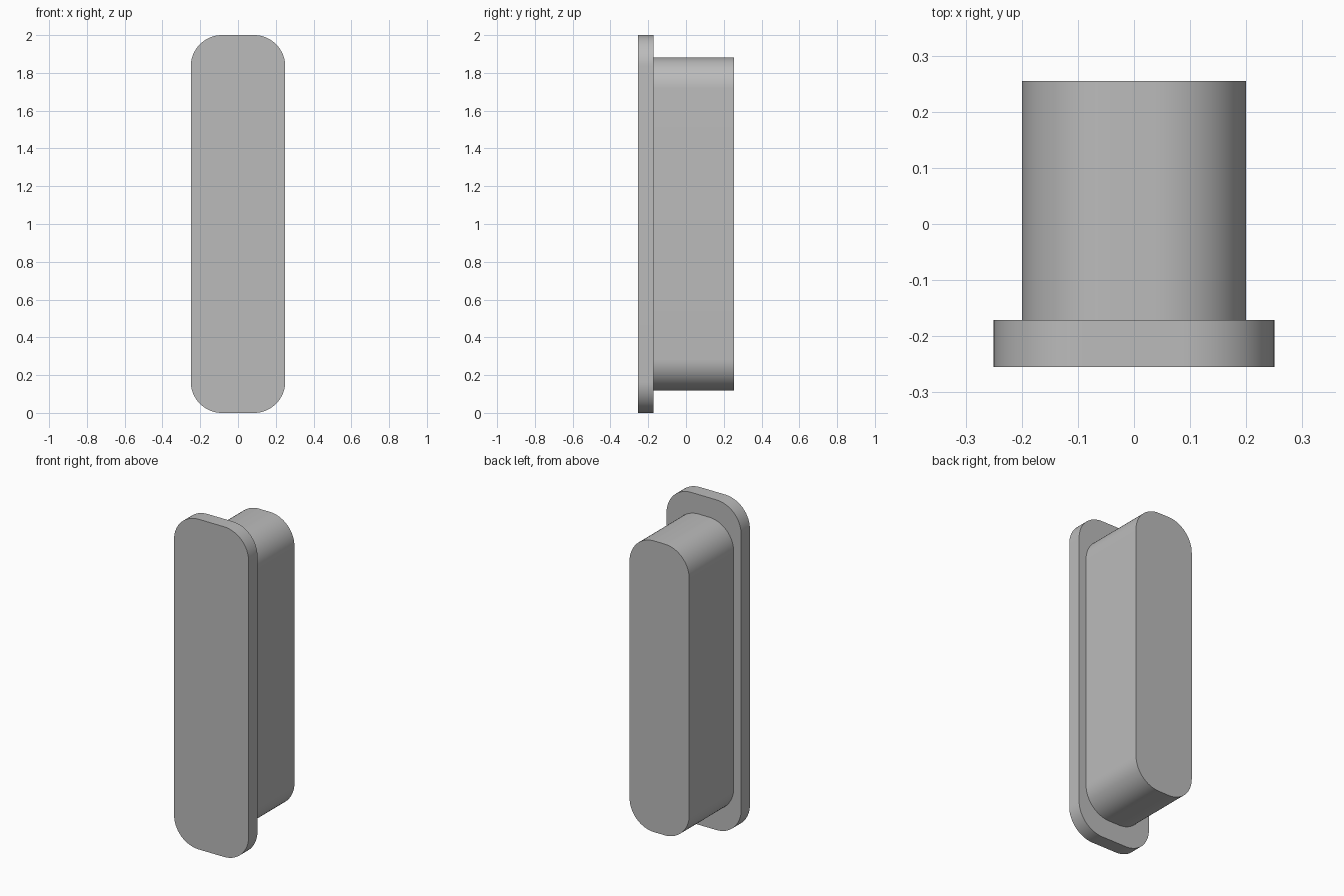
import bpy
import math

cube = bpy.data.objects.get("Cube")
if cube:
    bpy.data.objects.remove(cube, do_unlink=True)

grey = bpy.data.materials.new("plain grey")
grey.use_nodes = True
colour = (0.5, 0.5, 0.5, 1)
grey.diffuse_color = colour
grey.node_tree.nodes["Principled BSDF"].inputs["Base Color"].default_value = colour


def rounded_slab(name, half_width, bottom, top, front, back, radius, steps=16):
    """Rounded rectangle in the xz plane, extruded along y."""
    outline = []
    centres = [(1, 1), (-1, 1), (-1, -1), (1, -1)]
    middle, half_height = (top + bottom) / 2, (top - bottom) / 2
    for quarter, (sx, sz) in enumerate(centres):
        for i in range(steps + 1):
            a = math.pi / 2 * (quarter + i / steps)
            outline.append((sx * (half_width - radius) + radius * math.cos(a),
                            middle + sz * (half_height - radius) + radius * math.sin(a)))
    n = len(outline)
    verts = [(x, y, z) for y in (front, back) for x, z in outline]
    faces = [list(range(n)), list(range(2 * n - 1, n - 1, -1))]
    faces += [(i, i + n, (i + 1) % n + n, (i + 1) % n) for i in range(n)]
    mesh = bpy.data.meshes.new(name)
    mesh.from_pydata(verts, [], faces)
    mesh.materials.append(grey)
    obj = bpy.data.objects.new(name, mesh)
    bpy.context.collection.objects.link(obj)
    bpy.ops.object.select_all(action="DESELECT")
    obj.select_set(True)
    bpy.context.view_layer.objects.active = obj
    bpy.ops.object.shade_smooth_by_angle(angle=math.radians(30))
    return obj


# Thin front flange and the deeper plug behind it
rounded_slab("front_flange", 0.25, 0, 2, -0.255, -0.171, 0.165)
rounded_slab("plug_body", 0.2, 0.118, 1.882, -0.171, 0.255, 0.165)
